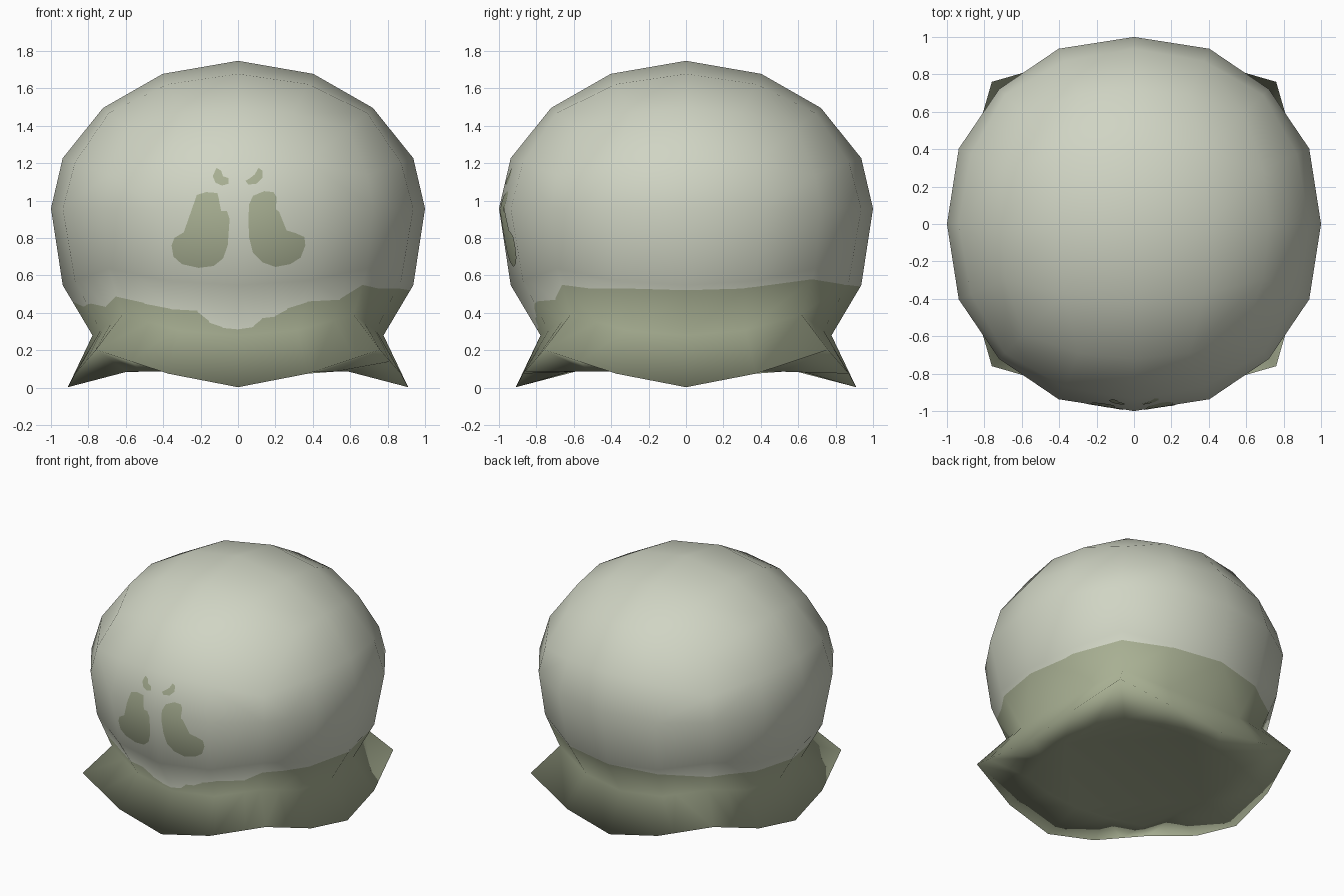
import bpy, bmesh, math
from mathutils import Vector
from mathutils.bvhtree import BVHTree

if "Cube" in bpy.data.objects:
    bpy.data.objects.remove(bpy.data.objects["Cube"])

CZ, RZ = 0.887, 0.86      # ball centre height and vertical radius


def material(name, rgb):
    m = bpy.data.materials.new(name)
    m.diffuse_color = (*rgb, 1)
    m.use_nodes = True
    m.node_tree.nodes["Principled BSDF"].inputs["Base Color"].default_value = m.diffuse_color
    return m


pale = material("pale_grey", (0.63, 0.66, 0.55))
green = material("moss_green", (0.39, 0.43, 0.29))


def make_object(name, bm, normals, mats):
    me = bpy.data.meshes.new(name)
    for f in bm.faces:
        f.smooth = True
    bm.to_mesh(me)
    for m in mats:
        me.materials.append(m)
    me.normals_split_custom_set_from_vertices(normals)
    ob = bpy.data.objects.new(name, me)
    bpy.context.collection.objects.link(ob)
    return ob


def ball_point(p):
    """Cube grid point to the squashed ball."""
    d = Vector(p).normalized()
    s = 1.0 if max(abs(c) for c in d) > 0.999 else 1.02
    if p[2] == -1:                                  # waist rim
        s = 1.1 - 0.03 * abs(p[0] * p[1])
    z = CZ + RZ * d.z
    if p[2] == 0:                                   # widest row sits higher
        z += 0.07
    return (d.x * s, d.y * s, z)


# --- ball: five sides of a rounded 4 x 4 cube, open below ---
bm = bmesh.new()
T = [-1, -0.43, 0, 0.43, 1]
sides = [lambda u, v: (u, -1, v), lambda u, v: (u, 1, v),
         lambda u, v: (-1, u, v), lambda u, v: (1, u, v),
         lambda u, v: (u, v, 1)]
for side in sides:
    g = [[bm.verts.new(ball_point(side(u, v))) for u in T] for v in T]
    for i in range(4):
        for j in range(4):
            bm.faces.new((g[i][j], g[i][j + 1], g[i + 1][j + 1], g[i + 1][j]))
bmesh.ops.remove_doubles(bm, verts=bm.verts, dist=0.001)


def extrude_rim(edges):
    r = bmesh.ops.extrude_edge_only(bm, edges=edges)["geom"]
    return ([e for e in r if isinstance(e, bmesh.types.BMVert)],
            [e for e in r if isinstance(e, bmesh.types.BMEdge)])


# --- flared skirt, lowest at the middle of each side, raised at corners ---
verts, edges = extrude_rim([e for e in bm.edges if e.is_boundary])
for v in verts:
    ax, ay = abs(v.co.x), abs(v.co.y)
    k = min(ax, ay) / max(ax, ay)
    v.co *= (0.91 - 0.15 * k ** 1.6) / max(ax, ay)
    v.co.z = 0.002 + 0.2 * k ** 1.2
# --- underside ---
verts, edges = extrude_rim([e for e in edges if e.is_boundary])
for v in verts:
    v.co = (v.co.x * 0.68, v.co.y * 0.68, 0.085)
bmesh.ops.contextual_create(bm, geom=edges)
bmesh.ops.recalc_face_normals(bm, faces=bm.faces)

# keep the smooth low-poly normals through the paint cuts
bm.normal_update()
keep = bm.verts.layers.float_vector.new("kept")
for v in bm.verts:
    v[keep] = v.normal
tree = BVHTree.FromBMesh(bm)

# --- wavy paint edge: (degrees round from the front, height) ---
EDGE = [(-180, .54), (-150, .52), (-125, .5), (-110, .48), (-90, .46),
        (-75, .43), (-64, .45), (-55, .43), (-46, .49), (-35, .45),
        (-25, .42), (-15, .41), (-11, .35), (-6, .32), (0, .31), (6, .325),
        (9, .37), (14, .38), (18, .42), (25, .46), (38, .47), (45, .55),
        (55, .53), (70, .53), (90, .52), (110, .53), (135, .58), (155, .55),
        (180, .54)]


def ray(deg, z=0.0):
    a = math.radians(deg)
    return Vector((math.sin(a), -math.cos(a), z))


def cut(faces, co, no):
    geom = set(faces)
    for f in faces:
        geom.update(f.edges)
        geom.update(f.verts)
    bmesh.ops.bisect_plane(bm, geom=list(geom), dist=1e-5, plane_co=co, plane_no=no)


def azimuth(c):
    return math.degrees(math.atan2(c.x, -c.y))


def band():
    return [f for f in bm.faces if f.calc_center_median().z > 0.24
            and min(v.co.z for v in f.verts) < 0.62]


for a, z in EDGE[:-1]:
    d = ray(a)
    cut([f for f in band() if f.calc_center_median().dot(d) > 0.3], (0, 0, 0), ray(a + 90))
for (a0, z0), (a1, z1) in zip(EDGE, EDGE[1:]):
    p0, p1 = ray(a0, z0), ray(a1, z1)
    no = (p1 - p0).cross(ray((a0 + a1) / 2))
    if no.z < 0:
        no.negate()
    mine = [f for f in band() if a0 < azimuth(f.calc_center_median()) < a1]
    cut(mine, p0, no)
    for f in band():
        c = f.calc_center_median()
        if a0 < azimuth(c) < a1 and (c - p0).dot(no) < 0:
            f.material_index = 1
for f in bm.faces:
    if f.calc_center_median().z < 0.3:
        f.material_index = 1
bm.verts.ensure_lookup_table()
normals = [Vector(v[keep]).normalized() for v in bm.verts]
bm.verts.layers.float_vector.remove(keep)
make_object("body", bm, normals, [pale, green])
bm.free()


# --- painted patches on the front: thin plates following the ball ---
def patch(name, outline):
    pm = bmesh.new()
    pm.faces.new([pm.verts.new((x, 0, z)) for x, z in outline])
    bmesh.ops.triangulate(pm, faces=pm.faces)
    for i in range(-10, 11):
        for co, no in (((i * .04, 0, 0), (1, 0, 0)), ((0, 0, .9 + i * .04), (0, 0, 1))):
            bmesh.ops.bisect_plane(pm, geom=pm.verts[:] + pm.edges[:] + pm.faces[:],
                                   dist=1e-5, plane_co=co, plane_no=no)
    normals = []
    for v in pm.verts:
        hit = tree.ray_cast(Vector((v.co.x, -2, v.co.z)), Vector((0, 1, 0)))[0]
        v.co.y = hit.y - 0.005
        normals.append(Vector((hit.x, hit.y, (hit.z - CZ) / RZ ** 2)).normalized())
    pm.normal_update()
    for f in pm.faces:
        if f.normal.y > 0:
            f.normal_flip()
    make_object(name, pm, normals, [green])
    pm.free()


patch("left_patch", [
    (-.22, 1.03), (-.17, 1.045), (-.11, 1.04), (-.10, 1.0), (-.12, .97), (-.09, .945),
    (-.06, .945), (-.045, .9), (-.055, .76), (-.08, .69), (-.13, .65), (-.21, .64),
    (-.30, .66), (-.345, .70), (-.355, .76), (-.34, .80), (-.29, .83), (-.235, .845),
    (-.22, .90), (-.225, .97)])
patch("right_patch", [
    (.06, .98), (.08, 1.025), (.14, 1.05), (.19, 1.045), (.205, 1.02), (.165, 1.0),
    (.165, .98), (.22, .94), (.235, .89), (.26, .84), (.31, .825), (.355, .805),
    (.36, .76), (.335, .695), (.28, .66), (.20, .645), (.13, .67), (.08, .72),
    (.06, .80), (.055, .90)])
patch("left_spot", [
    (-.115, 1.175), (-.09, 1.16), (-.08, 1.13), (-.05, 1.12), (-.05, 1.09),
    (-.085, 1.08), (-.12, 1.095), (-.135, 1.13)])
patch("right_spot", [
    (.11, 1.175), (.13, 1.16), (.13, 1.12), (.10, 1.09), (.055, 1.085),
    (.04, 1.105), (.065, 1.12), (.09, 1.14)])
